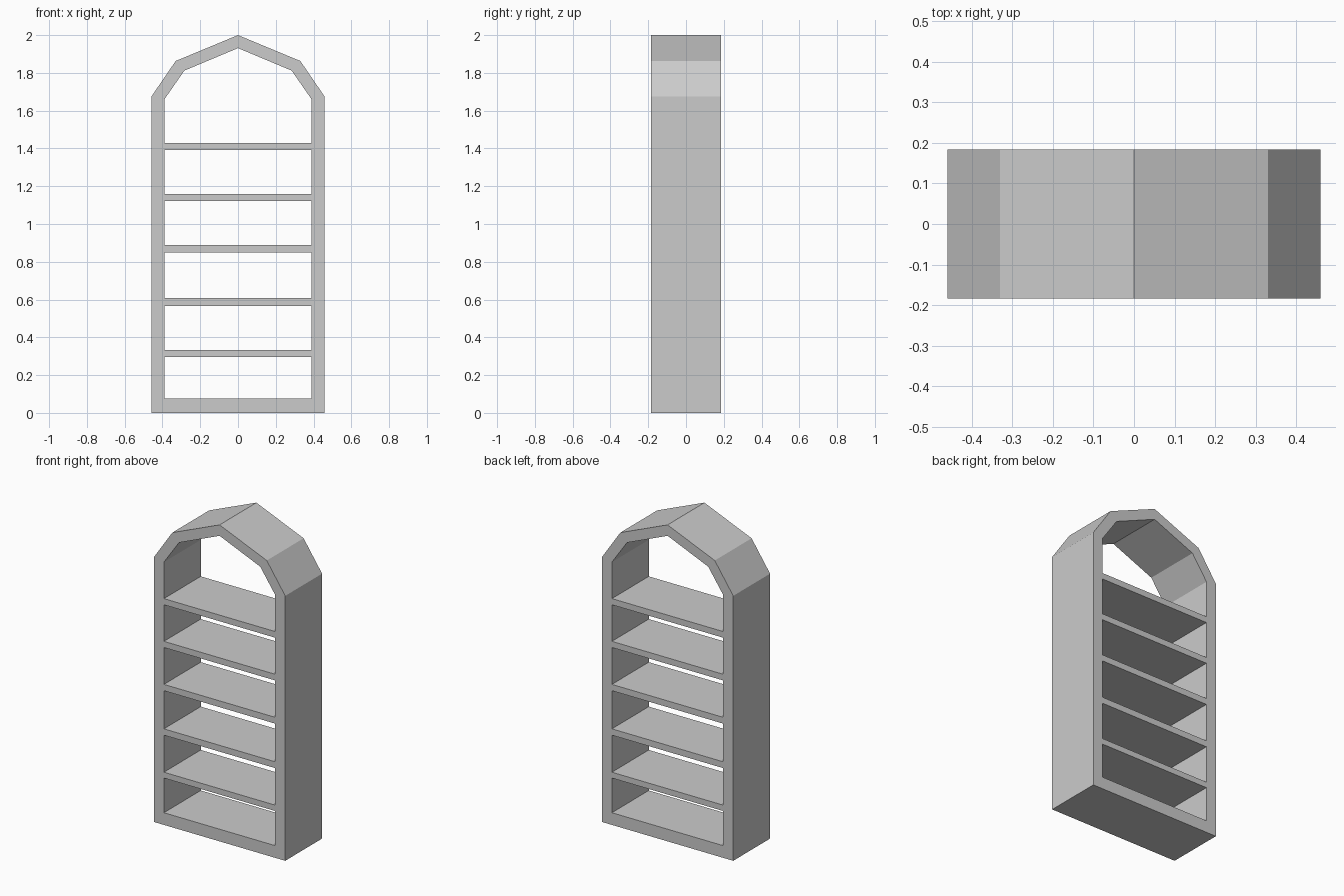
import bpy, bmesh

if "Cube" in bpy.data.objects:
    bpy.data.objects.remove(bpy.data.objects["Cube"])

DEPTH = 0.184   # half depth


def finish(name, bm):
    bmesh.ops.recalc_face_normals(bm, faces=bm.faces)
    mesh = bpy.data.meshes.new(name)
    bm.to_mesh(mesh)
    bm.free()
    obj = bpy.data.objects.new(name, mesh)
    bpy.context.collection.objects.link(obj)
    return obj


def arch(base, side, spring, shoulder, apex):
    """Closed outline from right-hand points, mirrored to the left."""
    right = [(side, base), (side, spring), shoulder]
    return right + [(0, apex)] + [(-x, z) for x, z in reversed(right)]


# Arched frame: outer and inner outlines joined front, back and around
outer = arch(0.0, 0.459, 1.674, (0.33, 1.863), 2.0)
inner = arch(0.077, 0.389, 1.661, (0.284, 1.812), 1.931)
bm = bmesh.new()
rings = [[bm.verts.new((x, y, z)) for x, z in outline]
         for outline, y in ((outer, -DEPTH), (outer, DEPTH),
                            (inner, DEPTH), (inner, -DEPTH))]
n = len(outer)
for k in range(4):
    a, b = rings[k], rings[(k + 1) % 4]
    for i in range(n):
        j = (i + 1) % n
        bm.faces.new((a[i], a[j], b[j], b[i]))
finish("arched_frame", bm)

# Shelves between the side posts
for i, (low, high) in enumerate([(0.296, 0.333), (0.567, 0.607), (0.848, 0.888),
                                 (1.121, 1.160), (1.391, 1.430)]):
    bm = bmesh.new()
    bmesh.ops.create_cube(bm, size=1)
    bmesh.ops.scale(bm, vec=(0.389 * 2, DEPTH * 2, high - low), verts=bm.verts)
    bmesh.ops.translate(bm, vec=(0, 0, (low + high) / 2), verts=bm.verts)
    finish(f"shelf_{i + 1}", bm)
